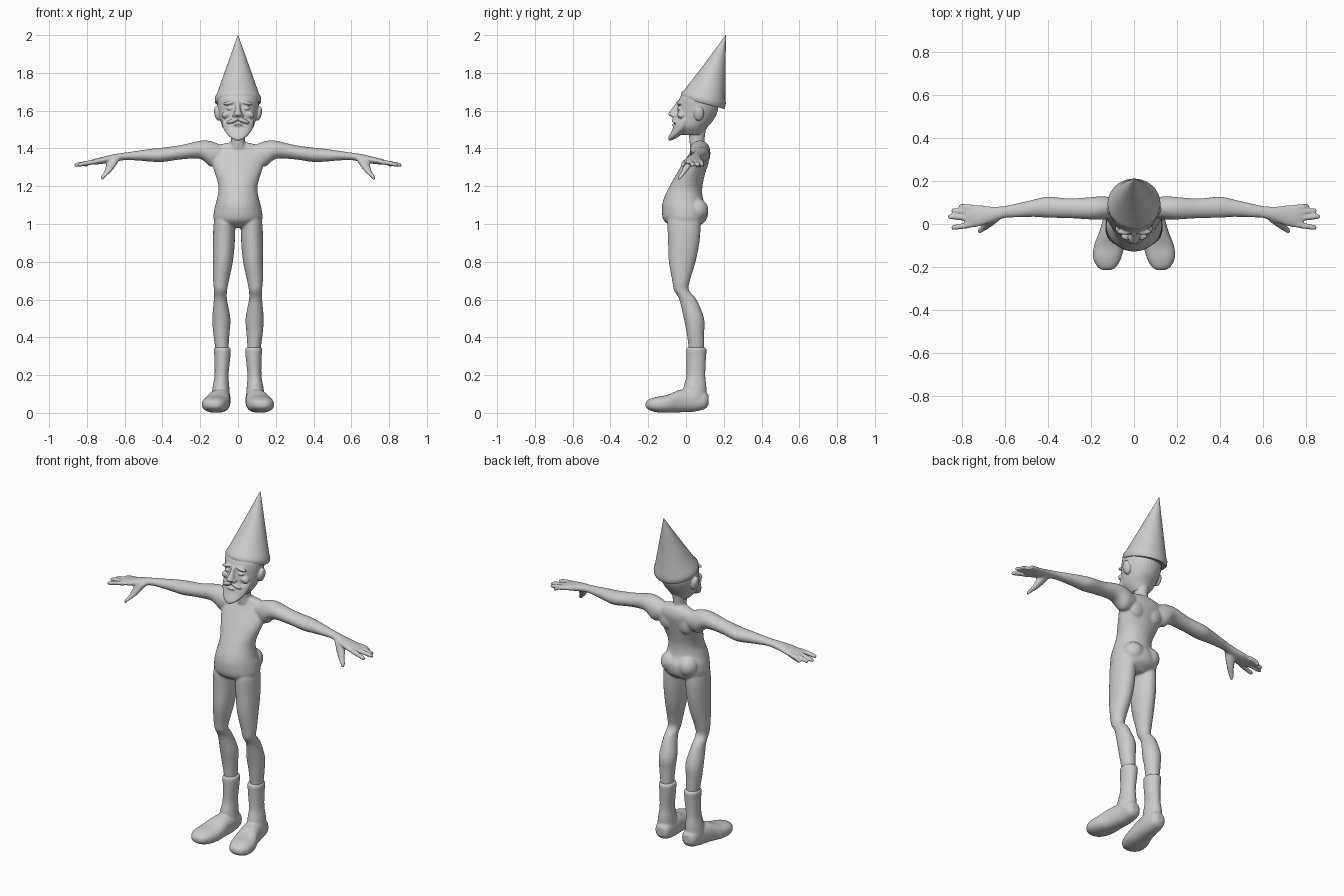
import bpy, bmesh, math
from mathutils import Vector, Matrix


def spline(rows, steps):
    # Catmull-Rom interpolation through the section rows
    out = []
    for i in range(len(rows) - 1):
        p0, p1 = rows[max(i - 1, 0)], rows[i]
        p2, p3 = rows[i + 1], rows[min(i + 2, len(rows) - 1)]
        for k in range(steps):
            t = k / steps
            out.append([0.5 * (2 * b + (c - a) * t + (2 * a - 5 * b + 4 * c - d) * t * t
                               + (3 * b - a - 3 * c + d) * t ** 3)
                        for a, b, c, d in zip(p0, p1, p2, p3)])
    return out + [list(rows[-1])]


def loft(bm, axis, rows, side=1, steps=4, n=24, power=1.0):
    # rows: position along axis, centre a, centre b, radius a, radius b
    rings = []
    for t, a, b, ra, rb in spline(rows, steps):
        ring = []
        for i in range(n):
            w = math.tau * i / n
            c, s = math.cos(w), math.sin(w)
            co = [a + max(ra, .001) * math.copysign(abs(c) ** power, c),
                  b + max(rb, .001) * math.copysign(abs(s) ** power, s)]
            co.insert(axis, t)
            ring.append(bm.verts.new((co[0] * side, co[1], co[2])))
        rings.append(ring)
    for r0, r1 in zip(rings, rings[1:]):
        for i in range(n):
            j = (i + 1) % n
            bm.faces.new((r0[i], r0[j], r1[j], r1[i]))
    bm.faces.new(rings[0])
    bm.faces.new(rings[-1])


def ball(bm, pos, size, tilt=0.0):
    m = Matrix.Translation(pos) @ Matrix.Rotation(tilt, 4, 'Y') @ Matrix.Diagonal((*size, 1))
    bmesh.ops.create_uvsphere(bm, u_segments=20, v_segments=12, radius=1, matrix=m)


def finish(bm, name, voxel=None, smooth=4):
    bmesh.ops.recalc_face_normals(bm, faces=bm.faces)
    me = bpy.data.meshes.new(name)
    bm.to_mesh(me)
    bm.free()
    ob = bpy.data.objects.new(name, me)
    bpy.context.collection.objects.link(ob)
    bpy.context.view_layer.objects.active = ob
    ob.select_set(True)
    if voxel:
        r = ob.modifiers.new("blend", 'REMESH')
        r.mode, r.voxel_size, r.use_smooth_shade = 'VOXEL', voxel, True
        s = ob.modifiers.new("soften", 'SMOOTH')
        s.factor, s.iterations = 0.5, smooth
        for m in ("blend", "soften"):
            bpy.ops.object.modifier_apply(modifier=m)
    else:
        bpy.ops.object.shade_smooth_by_angle(angle=math.radians(50))
    ob.select_set(False)
    return ob


# Body: torso, neck, legs, arms and hands fused into one skin
bm = bmesh.new()
loft(bm, 2, [(.98, 0, -.005, .09, .06), (1.02, 0, -.006, .128, .112), (1.08, 0, -.006, .125, .122),
             (1.13, 0, -.014, .112, .105), (1.2, 0, 0, .103, .087), (1.3, 0, .04, .132, .07),
             (1.37, 0, .07, .145, .055), (1.41, 0, .077, .12, .04), (1.43, 0, .07, .06, .03)], n=32)
loft(bm, 2, [(1.36, 0, .07, .07, .04), (1.4, 0, .065, .05, .042), (1.44, 0, .058, .036, .04),
             (1.53, 0, .06, .045, .05)])
for s in (1, -1):
    # leg
    loft(bm, 2, [(1.05, .065, -.01, .05, .08), (1, .072, -.01, .057, .088), (.9, .075, -.012, .058, .083),
                 (.8, .08, -.02, .053, .071), (.7, .09, -.026, .042, .047), (.65, .092, -.024, .035, .04),
                 (.6, .093, .01, .035, .046), (.5, .088, .042, .048, .054), (.42, .088, .05, .043, .046),
                 (.33, .085, .055, .034, .04), (.25, .085, .055, .03, .035)], s)
    # arm and palm
    loft(bm, 0, [(.07, .075, 1.37, .04, .04), (.14, .075, 1.37, .054, .068), (.2, .073, 1.393, .052, .048),
                 (.3, .073, 1.38, .046, .038), (.4, .078, 1.366, .049, .038), (.46, .074, 1.364, .041, .034),
                 (.53, .065, 1.362, .034, .026), (.6, .056, 1.358, .028, .02), (.66, .045, 1.348, .036, .021),
                 (.72, .038, 1.336, .05, .018), (.77, .037, 1.328, .052, .014), (.785, .037, 1.326, .045, .008)], s)
    # fingers: base y, tip y, tip x
    for y0, y1, x1 in ((.077, .083, .815), (.051, .062, .85), (.024, .034, .866), (-.002, -.016, .85)):
        loft(bm, 0, [(.75, y0, 1.33, .014, .013), (.79, (y0 + y1) / 2, 1.324, .0135, .013),
                     (x1 - .012, y1, 1.314, .012, .011), (x1, y1, 1.311, .006, .006)], s, n=12)
    # thumb
    loft(bm, 2, [(1.35, .65, .03, .03, .025), (1.31, .672, .01, .027, .022), (1.275, .692, -.012, .019, .016),
                 (1.25, .714, -.03, .013, .013), (1.235, .721, -.038, .007, .007)], s, n=12)
    # collar and shoulder blade bulges
    ball(bm, (s * .06, .095, 1.34), (.05, .025, .06))
    ball(bm, (s * .055, .06, 1.075), (.058, .058, .06))
finish(bm, "body", .0065, 3)

# Head: skull, beard, nose and small face features
bm = bmesh.new()
loft(bm, 2, [(1.47, 0, .035, .045, .055), (1.51, 0, .03, .08, .082), (1.55, 0, .045, .094, .1),
             (1.6, 0, .06, .105, .108), (1.66, 0, .066, .11, .103), (1.7, 0, .08, .1, .09),
             (1.74, 0, .09, .06, .05)], n=32)
loft(bm, 2, [(1.443, 0, -.084, .014, .009), (1.462, 0, -.066, .045, .026), (1.5, 0, -.03, .075, .042),
             (1.54, 0, -.008, .086, .05), (1.57, 0, .01, .085, .04)])
loft(bm, 2, [(1.563, 0, -.05, .016, .018), (1.578, 0, -.063, .024, .031), (1.595, 0, -.06, .018, .027),
             (1.62, 0, -.05, .012, .018), (1.65, 0, -.035, .014, .012)], n=16)
ball(bm, (0, -.062, 1.524), (.027, .013, .007))
for s in (1, -1):
    ball(bm, (s * .027, -.058, 1.547), (.036, .017, .011), s * .35)   # moustache
    ball(bm, (s * .045, -.036, 1.641), (.034, .014, .010), s * .2)    # brow
    ball(bm, (s * .043, -.032, 1.612), (.02, .015, .011))             # eye
    ball(bm, (s * .06, -.022, 1.58), (.028, .024, .02), s * .4)       # cheek
    ball(bm, (s * .018, -.06, 1.573), (.012, .016, .010))             # nostril
    ball(bm, (s * .108, .068, 1.585), (.018, .027, .04), s * .2)      # ear
finish(bm, "head", .004, 2)

# Boots: shaft plus long splayed foot
for s, name in ((1, "left_boot"), (-1, "right_boot")):
    bm = bmesh.new()
    loft(bm, 2, [(.347, .083, .055, .038, .046), (.335, .083, .055, .045, .054), (.29, .083, .054, .042, .052),
                 (.2, .087, .052, .037, .05), (.14, .09, .048, .044, .06), (.08, .092, .045, .05, .064)], s)
    loft(bm, 1, [(.12, .088, .07, .02, .025), (.1, .088, .066, .043, .045), (.04, .09, .066, .051, .06),
                 (-.03, .1, .063, .059, .06), (-.1, .115, .048, .071, .047), (-.16, .125, .044, .065, .04),
                 (-.2, .126, .044, .043, .026), (-.214, .126, .044, .02, .012)], s, power=.85)
    finish(bm, name, .006, 3)

# Hat: leaning cone with a rolled, tilted brim
bm = bmesh.new()
loft(bm, 2, [(1.645, 0, .09, .1, .1), (1.64, 0, .09, .116, .112), (1.647, 0, .09, .122, .117),
             (1.668, 0, .094, .123, .117), (1.685, 0, .1, .113, .108), (1.84, 0, .153, .058, .056),
             (2.0, 0, .211, .0, .0)], steps=1, n=40)
for v in bm.verts:
    f = (2 - v.co.z) / .35
    v.co.z -= .26 * f * (v.co.y - .21 + .12 * f)
finish(bm, "pointed_hat")
